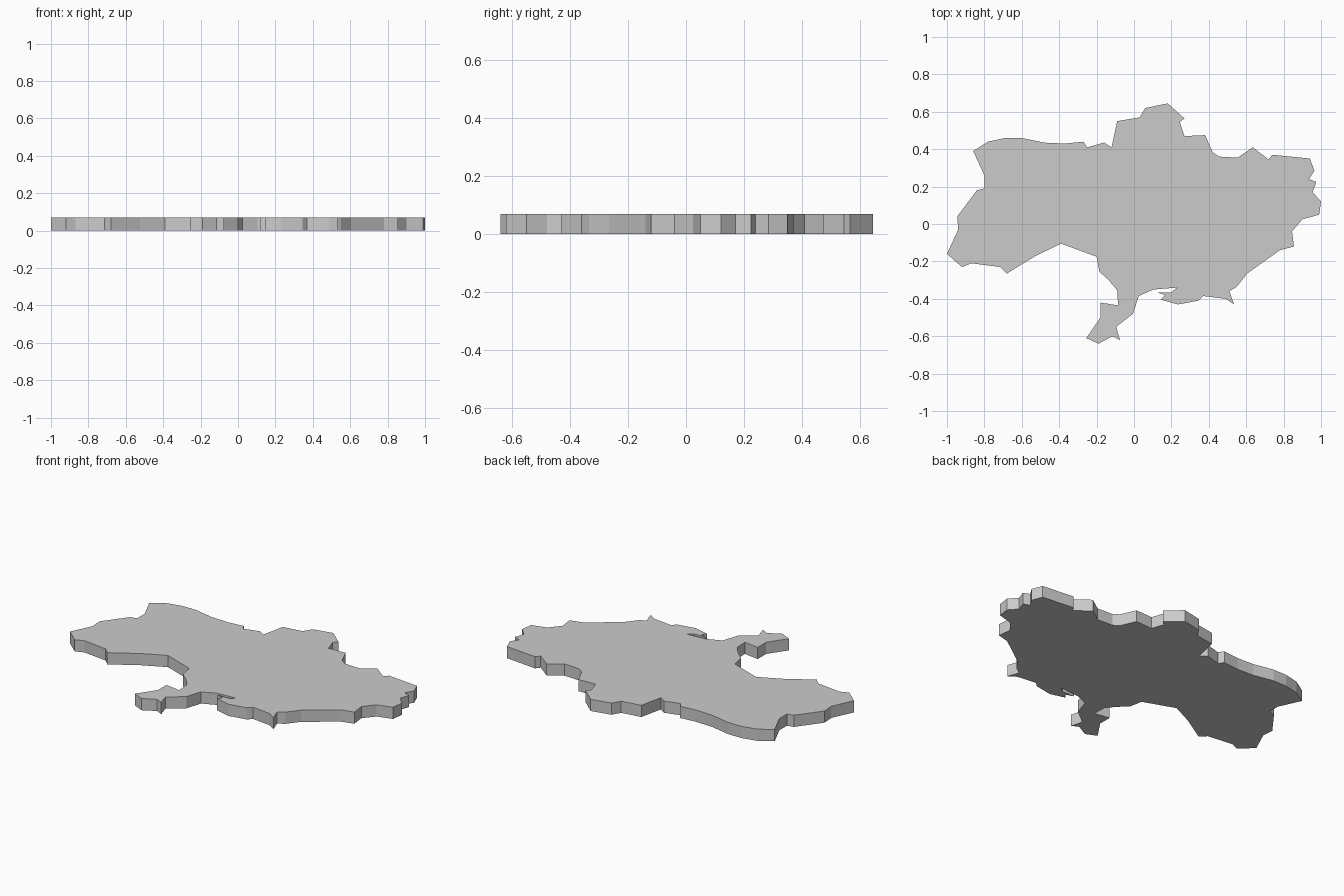
import bpy
import bmesh

THICKNESS = 0.07

# Plan outline of the slab, clockwise from the west tip
outline = [
    # west and north edge
    (-1, -.16), (-.94, -.03), (-.945, .04), (-.84, .18), (-.80, .19), (-.80, .26), (-.86, .39),
    (-.78, .44), (-.69, .46), (-.60, .46), (-.48, .435), (-.37, .43), (-.27, .44),
    (-.25, .41), (-.16, .435), (-.12, .41), (-.09, .55), (.03, .57), (.06, .62),
    (.18, .645), (.27, .565), (.245, .545), (.27, .47), (.38, .475), (.42, .385),
    (.455, .36), (.555, .355), (.635, .41), (.72, .345), (.74, .37), (.94, .35),
    # east edge
    (.965, .285), (.935, .24), (.975, .225), (.955, .17), (1, .12), (.99, .05),
    (.90, .025), (.845, -.04), (.855, -.12), (.78, -.14), (.605, -.265),
    # south edge with the inlet and the peninsula
    (.55, -.335), (.51, -.36), (.535, -.43), (.49, -.40), (.37, -.385), (.345, -.41),
    (.235, -.43), (.145, -.405), (.165, -.38), (.12, -.365), (.20, -.365),
    (.23, -.34), (.105, -.35), (.025, -.385), (-.005, -.48), (-.095, -.55),
    (-.075, -.62), (-.115, -.60), (-.19, -.64), (-.255, -.61), (-.18, -.50),
    (-.18, -.42), (-.085, -.435), (-.09, -.355), (-.135, -.30), (-.185, -.255),
    (-.20, -.175), (-.39, -.105), (-.525, -.17), (-.68, -.265), (-.715, -.23),
    (-.87, -.21), (-.92, -.23),
]

# Flat slab: fill the outline and extrude it upward
bm = bmesh.new()
base = bm.faces.new([bm.verts.new((x, y, 0)) for x, y in outline])
top = bmesh.ops.extrude_face_region(bm, geom=[base], use_keep_orig=True)
top_verts = [g for g in top["geom"] if isinstance(g, bmesh.types.BMVert)]
bmesh.ops.translate(bm, verts=top_verts, vec=(0, 0, THICKNESS))
bmesh.ops.recalc_face_normals(bm, faces=bm.faces)

mesh = bpy.data.meshes.new("map_slab")
bm.to_mesh(mesh)
bm.free()
slab = bpy.data.objects.new("map_slab", mesh)
bpy.context.collection.objects.link(slab)
